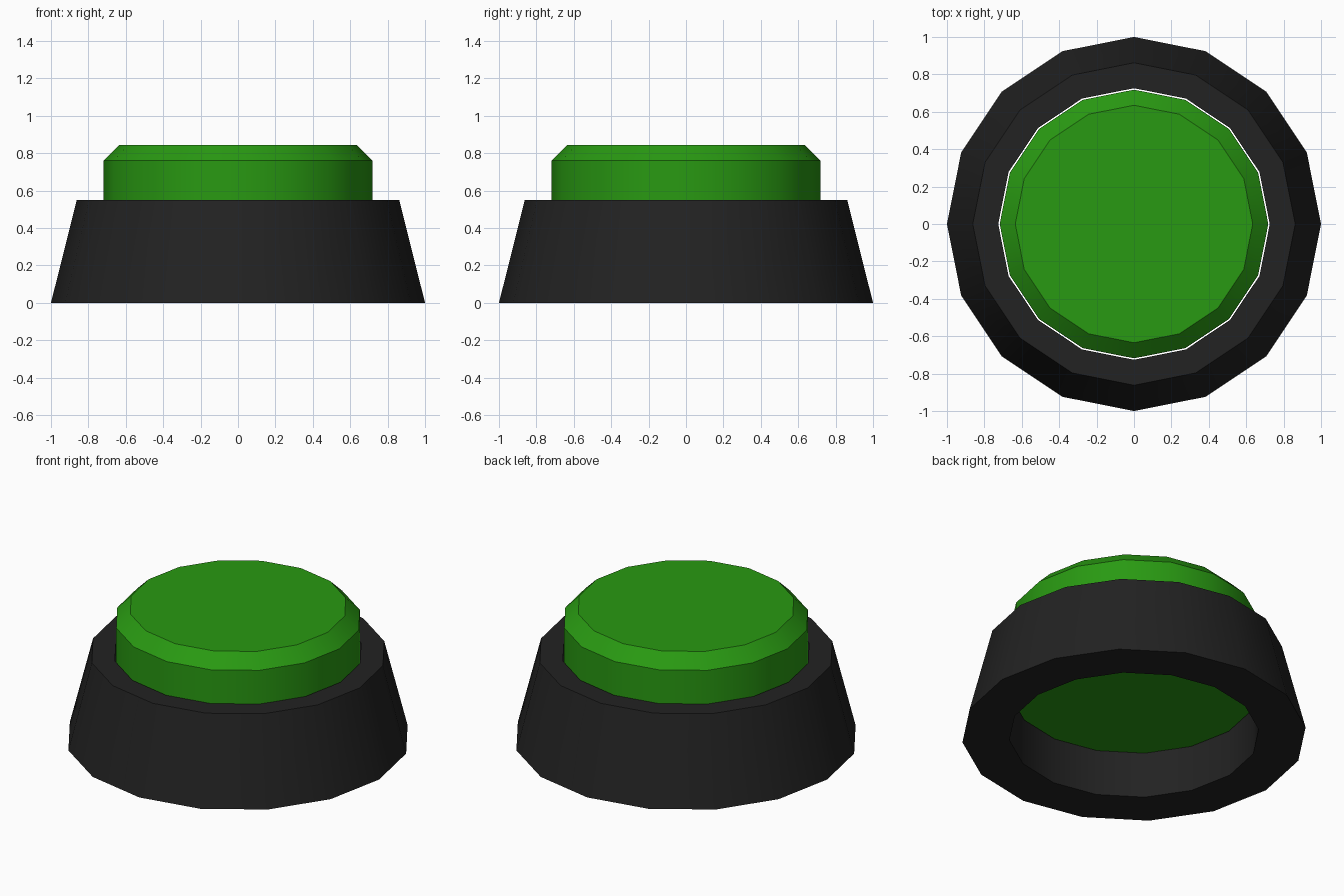
import bpy, bmesh, math

if "Cube" in bpy.data.objects:
    bpy.data.objects.remove(bpy.data.objects["Cube"])

SIDES = 16


def material(name, color):
    mat = bpy.data.materials.new(name)
    mat.diffuse_color = color
    mat.use_nodes = True
    mat.node_tree.nodes["Principled BSDF"].inputs["Base Color"].default_value = mat.diffuse_color
    return mat


def lathe(name, profile, mat, closed):
    """Revolve (radius, z) points; closed joins the profile ends, else both ends are capped."""
    bm = bmesh.new()
    rings = []
    for r, z in profile:
        rings.append([bm.verts.new((r * math.cos(2 * math.pi * i / SIDES),
                                    r * math.sin(2 * math.pi * i / SIDES), z))
                      for i in range(SIDES)])
    pairs = list(zip(rings, rings[1:]))
    if closed:
        pairs.append((rings[-1], rings[0]))
    else:
        bm.faces.new(rings[0])
        bm.faces.new(rings[-1])
    for a, b in pairs:
        for i in range(SIDES):
            j = (i + 1) % SIDES
            bm.faces.new((a[i], a[j], b[j], b[i]))
    bmesh.ops.recalc_face_normals(bm, faces=bm.faces)
    mesh = bpy.data.meshes.new(name)
    bm.to_mesh(mesh)
    bm.free()
    mesh.materials.append(mat)
    obj = bpy.data.objects.new(name, mesh)
    bpy.context.collection.objects.link(obj)
    bpy.ops.object.select_all(action='DESELECT')
    obj.select_set(True)
    bpy.context.view_layer.objects.active = obj
    bpy.ops.object.shade_smooth_by_angle(angle=math.radians(30))
    return obj


black = material("black_plastic", (0.016, 0.016, 0.016, 1))
green = material("green_plastic", (0.022, 0.32, 0.006, 1))

# Tapered housing ring with a straight through-hole
lathe("housing", [(1.0, 0), (0.862, 0.55), (0.726, 0.55), (0.726, 0)], black, True)

# Push button with a chamfered top edge, sitting loose in the hole
lathe("button", [(0.718, 0.29), (0.718, 0.762), (0.635, 0.845)], green, False)
